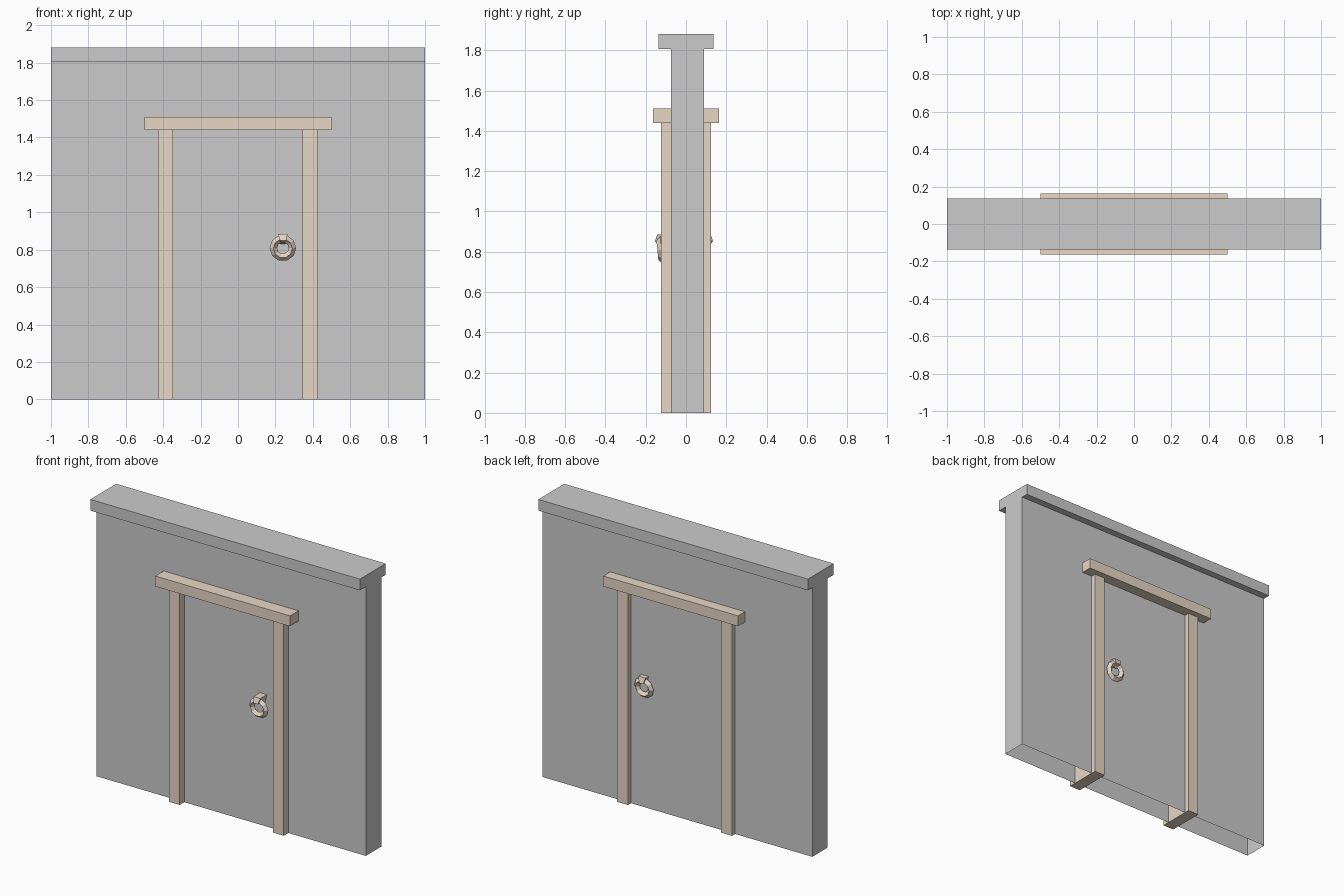
import bpy, bmesh
from math import radians
from mathutils import Matrix

if "Cube" in bpy.data.objects:
    bpy.data.objects.remove(bpy.data.objects["Cube"])

wood = bpy.data.materials.new("wood")
wood.diffuse_color = (0.8, 0.68, 0.56, 1)
wood.use_nodes = True
wood.node_tree.nodes["Principled BSDF"].inputs["Base Color"].default_value = wood.diffuse_color


def finish(name, bm, mat=None):
    bmesh.ops.recalc_face_normals(bm, faces=bm.faces)
    me = bpy.data.meshes.new(name)
    bm.to_mesh(me)
    bm.free()
    ob = bpy.data.objects.new(name, me)
    bpy.context.collection.objects.link(ob)
    if mat:
        me.materials.append(mat)
    return ob


def box(name, lo, hi, mat=None, open_bottom=False):
    bm = bmesh.new()
    bmesh.ops.create_cube(bm, size=1)
    for v in bm.verts:
        v.co = [(a + b) / 2 + c * (b - a) for a, b, c in zip(lo, hi, v.co)]
    bmesh.ops.recalc_face_normals(bm, faces=bm.faces)
    if open_bottom:
        bmesh.ops.delete(bm, geom=[f for f in bm.faces if f.normal.z < -0.5],
                         context='FACES_ONLY')
    return finish(name, bm, mat)


# Wall (open underneath) and its coping
box("wall", (-1, -0.074, 0), (1, 0.09, 1.805), open_bottom=True)
box("wall_cap", (-1, -0.137, 1.805), (1, 0.137, 1.88))

# Door frame running through the wall
for side, x in (("left", -0.387), ("right", 0.385)):
    box(side + "_post", (x - 0.04, -0.123, 0), (x + 0.04, 0.123, 1.44), wood)
box("lintel", (-0.5, -0.163, 1.44), (0.5, 0.163, 1.51), wood)


def mirrored(co, back):
    # The back handle is the front one flipped about y = -0.01
    return (co[0], -0.02 - co[1], co[2]) if back else co


def ring(name, back):
    # Low-poly ring with a diamond section, its bottom leaning to the door
    bpy.ops.mesh.primitive_torus_add(major_segments=10, minor_segments=4,
                                     major_radius=0.051, minor_radius=0.02)
    ob = bpy.context.object
    ob.name = name
    bm = bmesh.new()
    bm.from_mesh(ob.data)
    m = Matrix.Translation((0.24, -0.122, 0.809)) @ Matrix.Rotation(radians(96), 4, 'X')
    bmesh.ops.transform(bm, matrix=m, verts=bm.verts)
    for v in bm.verts:
        v.co = mirrored(tuple(v.co), back)
    bmesh.ops.recalc_face_normals(bm, faces=bm.faces)
    bm.to_mesh(ob.data)
    bm.free()
    ob.data.materials.append(wood)


def clasp(name, back):
    # Tapered bracket holding the ring: (y, z, half width)
    bm = bmesh.new()
    loops = []
    profile = [(-0.065, 0.885, 0.026), (-0.143, 0.885, 0.026),
               (-0.155, 0.848, 0.015), (-0.065, 0.83, 0.015)]
    for s in (-1, 1):
        loops.append([bm.verts.new(mirrored((0.24 + s * w, y, z), back))
                      for y, z, w in profile])
        bm.faces.new(loops[-1])
    for i in range(4):
        j = (i + 1) % 4
        bm.faces.new((loops[0][i], loops[0][j], loops[1][j], loops[1][i]))
    finish(name, bm, wood)


for side, back in (("front", False), ("back", True)):
    ring(side + "_ring", back)
    clasp(side + "_ring_clasp", back)
